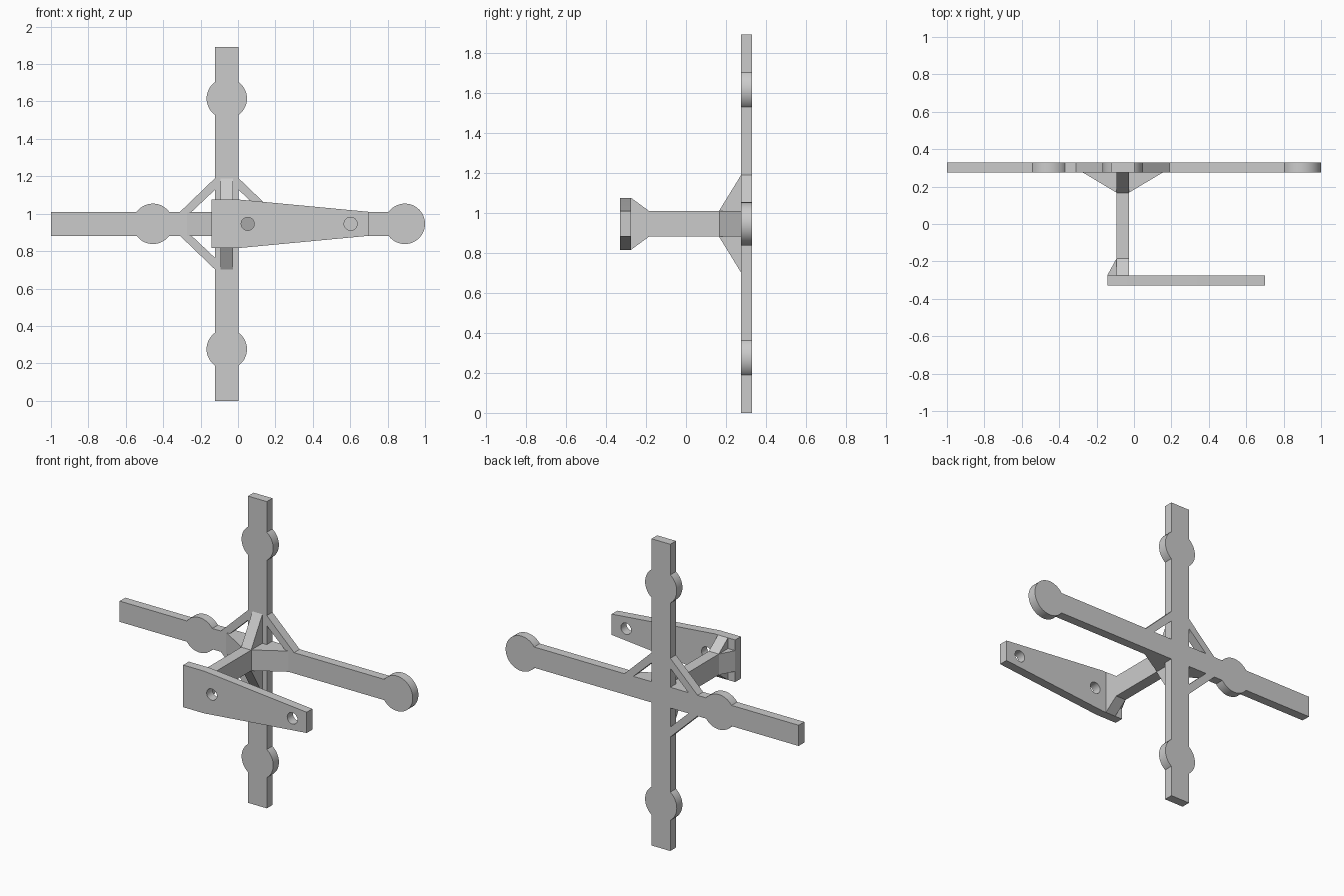
import bpy, bmesh, math
from mathutils import Vector

cube = bpy.data.objects.get("Cube")
if cube:
    bpy.data.objects.remove(cube, do_unlink=True)

grey = bpy.data.materials.new("plain grey")
grey.use_nodes = True
colour = (0.6, 0.6, 0.6, 1)
grey.diffuse_color = colour
grey.node_tree.nodes["Principled BSDF"].inputs["Base Color"].default_value = colour

CX, CZ = -0.06, 0.946      # crossing point of the frame
HALF = 0.064               # half width of every bar
FRONT, BACK = 0.275, 0.33  # depth of the flat frame
POST = 0.034               # half width of the post


def prism(name, points, plane, lo, hi):
    """Extrude a profile drawn in the xz, yz or xy plane from lo to hi."""
    place = {"xz": lambda u, v: Vector((u, lo, v)),
             "yz": lambda u, v: Vector((lo, u, v)),
             "xy": lambda u, v: Vector((u, v, lo))}[plane]
    along = {"xz": Vector((0, 1, 0)), "yz": Vector((1, 0, 0)),
             "xy": Vector((0, 0, 1))}[plane]
    bm = bmesh.new()
    face = bm.faces.new([bm.verts.new(place(u, v)) for u, v in points])
    new = bmesh.ops.extrude_face_region(bm, geom=[face])["geom"]
    for item in new:
        if isinstance(item, bmesh.types.BMVert):
            item.co += along * (hi - lo)
    bmesh.ops.recalc_face_normals(bm, faces=bm.faces[:])
    mesh = bpy.data.meshes.new(name)
    bm.to_mesh(mesh)
    bm.free()
    obj = bpy.data.objects.new(name, mesh)
    bpy.context.collection.objects.link(obj)
    mesh.materials.append(grey)
    return obj


def activate(obj):
    bpy.ops.object.select_all(action="DESELECT")
    obj.select_set(True)
    bpy.context.view_layer.objects.active = obj


def smooth(obj):
    activate(obj)
    bpy.ops.object.shade_smooth_by_angle(angle=math.radians(30))


def box(x0, x1, z0, z1):
    return [(x0, z0), (x1, z0), (x1, z1), (x0, z1)]


def circle(x, z, r, n=48):
    return [(x + r * math.cos(math.tau * i / n), z + r * math.sin(math.tau * i / n))
            for i in range(n)]


# Flat cross frame
prism("upright_bar", box(CX - HALF, CX + HALF, 0, 2 * CZ), "xz", FRONT, BACK)
prism("cross_bar", box(-1, 0.9, CZ - HALF, CZ + HALF), "xz", FRONT, BACK)

# Round pads on the bars
for name, x, z in (("top_pad", CX, CZ + 0.67), ("bottom_pad", CX, CZ - 0.67),
                   ("right_pad", -0.455, CZ), ("left_end_pad", 0.892, CZ)):
    smooth(prism(name, circle(x, z, 0.108), "xz", FRONT, BACK))

# Diagonal braces in three corners of the cross
for name, sx, sz in (("upper_right_brace", -1, 1), ("upper_left_brace", 1, 1),
                     ("lower_right_brace", -1, -1)):
    strip = [(HALF, 0.243), (0.25, HALF), (0.188, HALF), (HALF, 0.181)]
    prism(name, [(CX + sx * u, CZ + sz * v) for u, v in strip], "xz", FRONT, BACK)

# Post reaching forward
prism("post", box(CX - POST, CX + POST, CZ - HALF, CZ + HALF), "xz", -0.275, FRONT)

# Gussets at both ends of the post
for side, s in (("upper", 1), ("lower", -1)):
    for end, y0, y1, reach in (("frame", 0.165, FRONT, 0.243), ("arm", -0.185, -0.275, 0.13)):
        prism(f"{side}_{end}_gusset",
              [(y0, CZ + s * HALF), (y1, CZ + s * reach), (y1, CZ + s * HALF)],
              "yz", CX - POST, CX + POST)
for name, s, y0, y1, reach in (("right_frame_gusset", -1, 0.168, FRONT, 0.213),
                               ("left_frame_gusset", 1, 0.168, FRONT, 0.213),
                               ("right_arm_gusset", -1, -0.185, -0.275, 0.083)):
    prism(name, [(CX + s * POST, y0), (CX + s * reach, y1), (CX + s * POST, y1)],
          "xy", CZ - HALF, CZ + HALF)

# Tapered arm plate with two bolt holes
outline = [(-0.143, -0.13), (0, -0.13), (0.7, -HALF), (0.7, HALF), (0, 0.13), (-0.143, 0.13)]
arm = prism("arm_plate", [(x, CZ + z) for x, z in outline], "xz", -0.33, -0.275)
for x in (0.052, 0.602):
    cutter = prism("hole_cutter", circle(x, CZ, 0.035, 32), "xz", -0.4, -0.2)
    cutter.hide_render = True
    cut = arm.modifiers.new("hole", "BOOLEAN")
    cut.operation = "DIFFERENCE"
    cut.solver = "EXACT"
    cut.object = cutter
    activate(arm)
    bpy.ops.object.modifier_apply(modifier=cut.name)
    bpy.data.objects.remove(cutter, do_unlink=True)
smooth(arm)
